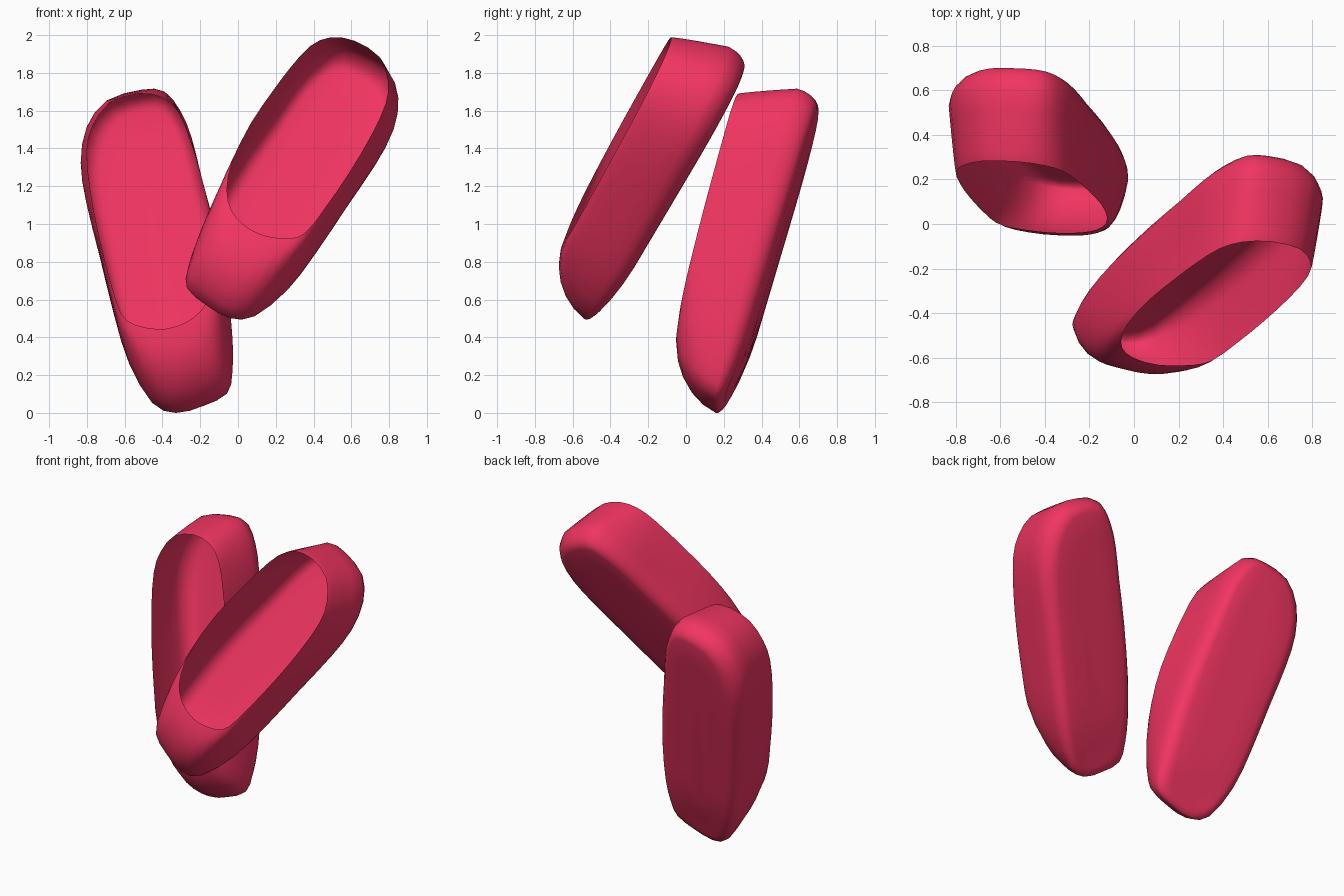
import bpy, bmesh, math
from mathutils import Vector

if "Cube" in bpy.data.objects:
    bpy.data.objects.remove(bpy.data.objects["Cube"])

# Paired outlines (across, along) from heel round the big-toe side: opening rim and widest girth
RIM = [(0, 0), (.127, .037), (.205, .13), (.25, .29), (.28, .45), (.315, .70), (.315, .95),
       (.275, 1.12), (.207, 1.222), (.121, 1.273), (.05, 1.29), (-.03, 1.289), (-.149, 1.249),
       (-.213, 1.179), (-.25, 1.0), (-.285, .75), (-.305, .5), (-.302, .28), (-.257, .144), (-.155, .032)]
GIRTH = [(0, -.095), (.12, -.07), (.195, .05), (.238, .20), (.268, .42), (.312, .72), (.34, 1.05),
         (.34, 1.32), (.32, 1.5), (.28, 1.61), (.15, 1.66), (0, 1.68), (-.12, 1.61),
         (-.22, 1.38), (-.27, 1.12), (-.315, .78), (-.355, .48), (-.362, .26), (-.31, .07), (-.19, -.06)]
GIRTH_DEPTH = .30

mat = bpy.data.materials.new("pink")
mat.diffuse_color = (0.88, 0.035, 0.12, 1)
mat.use_nodes = True
mat.node_tree.nodes["Principled BSDF"].inputs["Base Color"].default_value = mat.diffuse_color


def refine(points):
    """Closed Catmull-Rom curve with one extra point per span."""
    p = [Vector(q) for q in points]
    n = len(p)
    out = []
    for i in range(n):
        a, b, c, d = p[i - 1], p[i], p[(i + 1) % n], p[(i + 2) % n]
        out += [b, (9 * (b + c) - a - d) / 16]
    return out


def sole_depth(s):
    return .428 - .028 * s - .28 * max(0, s - 1.2) ** 2


def rings():
    rim, girth = refine(RIM), refine(GIRTH)
    sole = [Vector((g.x * .74, .8 + (g.y - .8) * .91)) for g in girth]
    result = []
    # Upper: straight walls at the heel, domed over the toe
    for k in range(7):
        a = math.pi / 2 * k / 6
        t = 1 - math.cos(a)
        ring = []
        for r, g in zip(rim, girth):
            dome = .1 + .75 * min(1, max(0, (r.y - .3) / .8))
            ring.append((*r.lerp(g, dome * math.sin(a) + (1 - dome) * t), GIRTH_DEPTH * t))
        result.append(ring)
    # Lower: rounds under to the sole
    for k in range(1, 6):
        a = math.pi / 2 * k / 5
        result.append([(*g.lerp(q, 1 - math.cos(a)),
                        GIRTH_DEPTH + (sole_depth(q.y) - GIRTH_DEPTH) * math.sin(a))
                       for g, q in zip(girth, sole)])
    # Sole: shrinking rings
    for f in (.65, .3):
        ring = [(q.x * f, .8 + (q.y - .8) * (.5 + .5 * f)) for q in sole]
        result.append([(u, s, sole_depth(s) + .004) for u, s in ring])
    return result


def slipper(name, origin, toe_dir, up, side, size):
    toe = Vector(toe_dir).normalized()
    up = Vector(up)
    up = (up - toe * up.dot(toe)).normalized()
    across = toe.cross(up) * side
    bm = bmesh.new()
    loops = [[bm.verts.new(Vector(origin) + (across * u + toe * s - up * w) * size)
              for u, s, w in ring] for ring in rings()]
    n = len(loops[0])
    for a, b in zip(loops, loops[1:]):
        for i in range(n):
            j = (i + 1) % n
            bm.faces.new((a[i], a[j], b[j], b[i]))
    sole = bm.faces.new(loops[-1])
    # Make the sole face outwards
    bmesh.ops.recalc_face_normals(bm, faces=bm.faces[:])
    sole.normal_update()
    if sole.normal.dot(up) > 0:
        bmesh.ops.reverse_faces(bm, faces=bm.faces[:])
    for f in bm.faces:
        f.smooth = True
    mesh = bpy.data.meshes.new(name)
    bm.to_mesh(mesh)
    bm.free()
    mesh.materials.append(mat)
    bpy.context.collection.objects.link(bpy.data.objects.new(name, mesh))


# Mirrored pair, each hanging toe-down at its own tilt
slipper("left_slipper", (-.53, .28, 1.69), (.103, -.245, -.964), (-.1, -1, .25), -1, 1)
slipper("right_slipper", (.617, -.08, 1.97), (-.39, -.437, -.81), (.071, -.89, .452), 1, .98)
